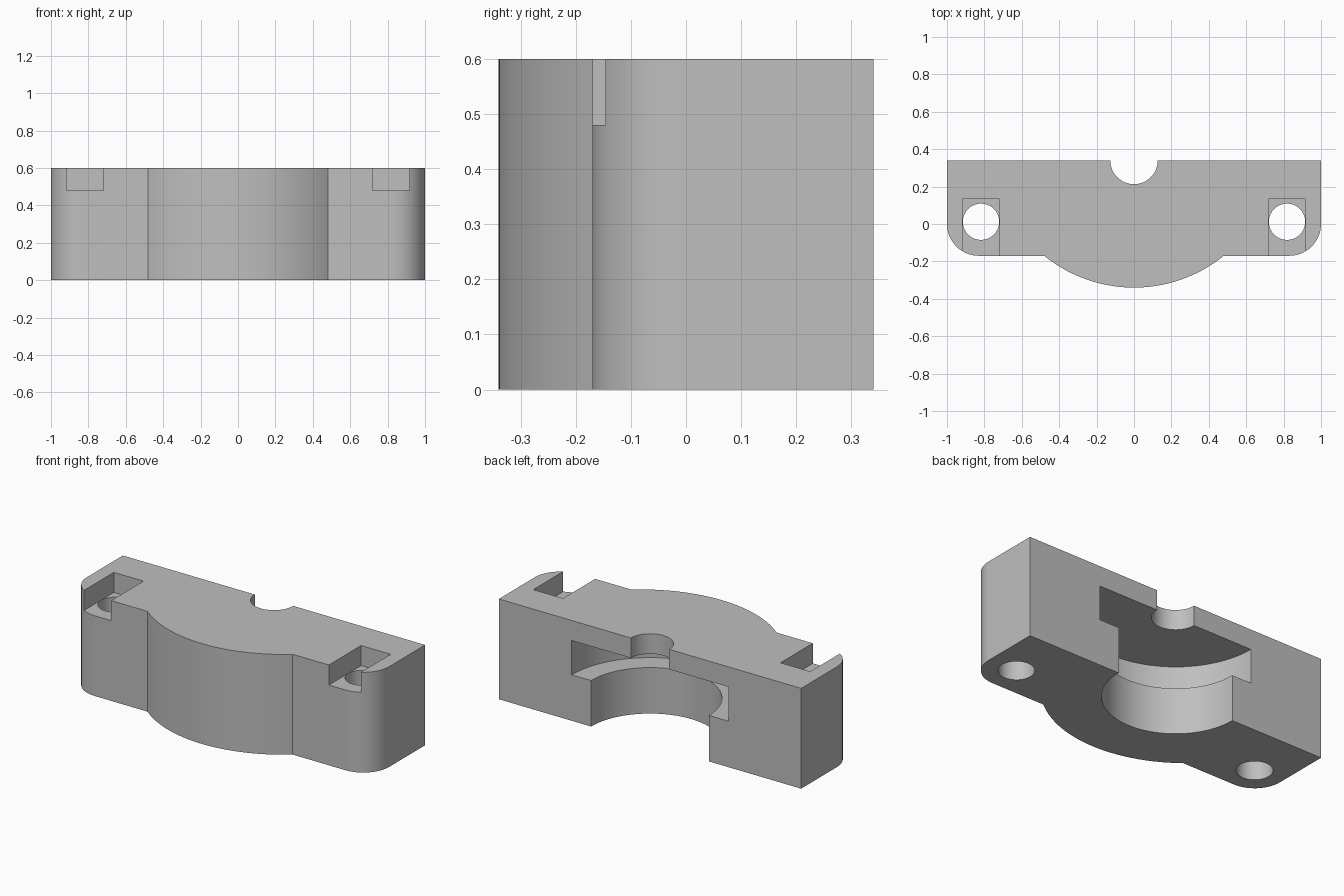
import bpy, bmesh
from math import cos, sin, pi, asin, radians

cube = bpy.data.objects.get("Cube")
if cube:
    bpy.data.objects.remove(cube, do_unlink=True)

gray = bpy.data.materials.new("light gray")
gray.use_nodes = True
gray.diffuse_color = (0.52, 0.52, 0.52, 1)
gray.node_tree.nodes["Principled BSDF"].inputs["Base Color"].default_value = (0.52, 0.52, 0.52, 1)

HEIGHT, BACK, SHOULDER = 0.6, 0.34, -0.17


def arc(cx, cy, r, start, end, steps):
    return [(cx + r * cos(start + (end - start) * i / steps),
             cy + r * sin(start + (end - start) * i / steps)) for i in range(steps + 1)]


def prism(name, outline, z0, z1):
    """Extrude a counter-clockwise outline from z0 to z1."""
    bm = bmesh.new()
    base = bm.faces.new([bm.verts.new((x, y, z0)) for x, y in outline])
    top = bmesh.ops.extrude_face_region(bm, geom=[base])["geom"]
    bmesh.ops.translate(bm, vec=(0, 0, z1 - z0),
                        verts=[v for v in top if isinstance(v, bmesh.types.BMVert)])
    bmesh.ops.recalc_face_normals(bm, faces=bm.faces)
    mesh = bpy.data.meshes.new(name)
    bm.to_mesh(mesh)
    bm.free()
    mesh.materials.append(gray)
    obj = bpy.data.objects.new(name, mesh)
    bpy.context.collection.objects.link(obj)
    return obj


def cylinder(name, x, y, r, z0, z1, steps=64):
    return prism(name, arc(x, y, r, 0, 2 * pi, steps)[:-1], z0, z1)


def box(name, x0, x1, y0, y1, z0, z1):
    return prism(name, [(x0, y0), (x1, y0), (x1, y1), (x0, y1)], z0, z1)


# Body outline: straight back, rounded front corners, bulged front
corner, bulge_half, bulge_depth = 0.17, 0.48, 0.17
bulge_r = (bulge_half ** 2 + bulge_depth ** 2) / (2 * bulge_depth)
half_angle = asin(bulge_half / bulge_r)
outline = [(1, BACK), (-1, BACK)]
outline += arc(-1 + corner, SHOULDER + corner, corner, pi, 1.5 * pi, 16)
outline += arc(0, SHOULDER - bulge_depth + bulge_r, bulge_r,
               1.5 * pi - half_angle, 1.5 * pi + half_angle, 40)
outline += arc(1 - corner, SHOULDER + corner, corner, 1.5 * pi, 2 * pi, 16)
body = prism("clamp_body", outline, 0, HEIGHT)

# Stepped half-round bore in the back face
cutters = [
    cylinder("lower_bore", 0, BACK, 0.39, -0.1, 0.3, 96),
    cylinder("wide_groove", 0, BACK, 0.518, 0.275, 0.48, 96),
    cylinder("top_notch", 0, BACK, 0.127, 0.4, 0.7),
]
# Bolt holes with square pockets open to the front
for side in (-1, 1):
    x = side * 0.818
    cutters.append(box("bolt_pocket", x - 0.098, x + 0.098, -0.3, 0.135, 0.48, 0.7))
    cutters.append(cylinder("bolt_hole", x, 0.012, 0.097, -0.1, 0.55))

bpy.ops.object.select_all(action="DESELECT")
bpy.context.view_layer.objects.active = body
body.select_set(True)
for cutter in cutters:
    mod = body.modifiers.new(cutter.name, "BOOLEAN")
    mod.operation = "DIFFERENCE"
    mod.solver = "EXACT"
    mod.object = cutter
    bpy.ops.object.modifier_apply(modifier=mod.name)
    bpy.data.objects.remove(cutter, do_unlink=True)

bpy.ops.object.shade_smooth_by_angle(angle=radians(25))
